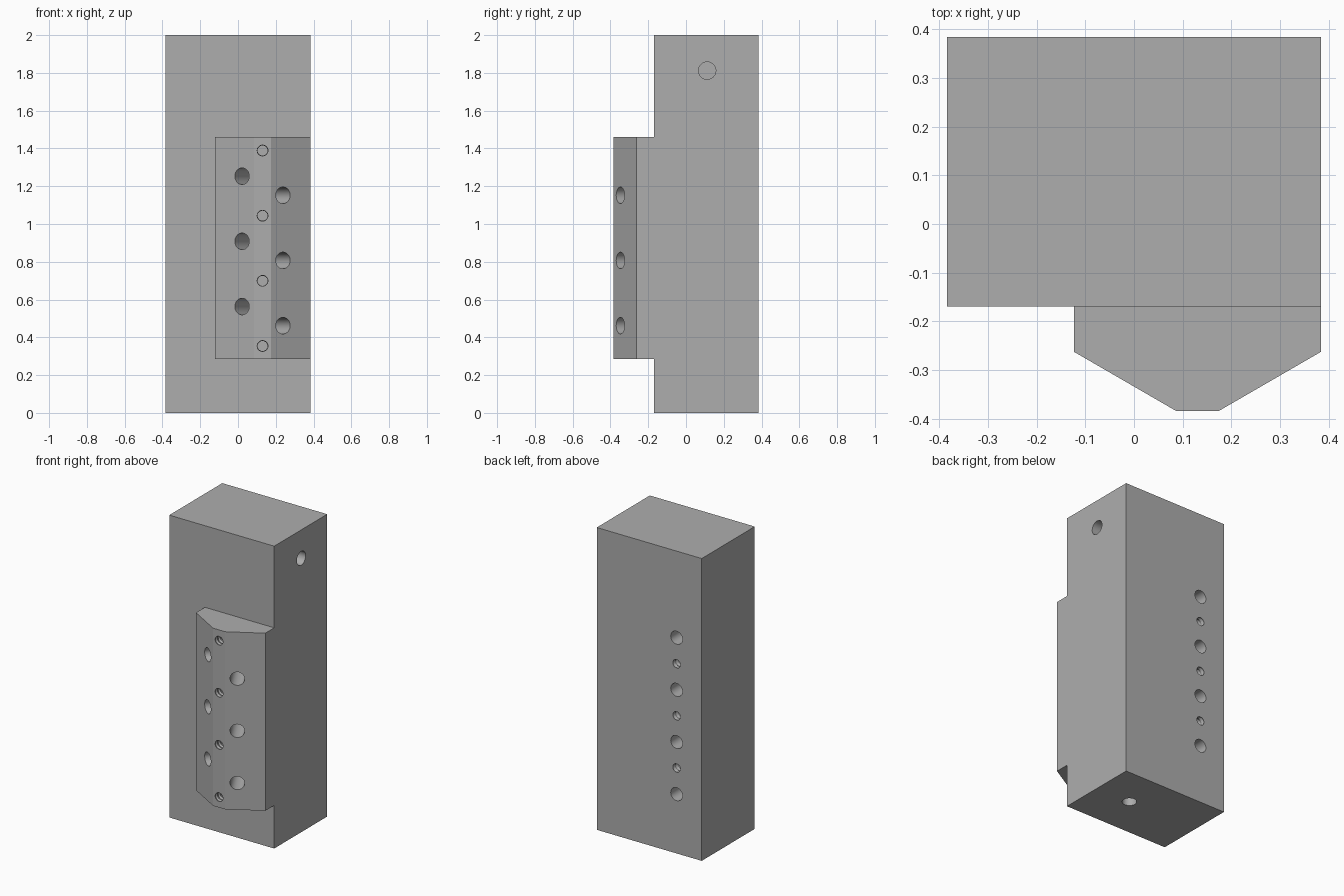
import bpy, bmesh, math
from mathutils import Vector

if "Cube" in bpy.data.objects:
    bpy.data.objects.remove(bpy.data.objects["Cube"])

HALF = 0.384
BODY_FRONT = -0.17

grey = bpy.data.materials.new("machined_grey")
grey.use_nodes = True
GREY = (0.42, 0.42, 0.42, 1)
grey.diffuse_color = GREY
grey.node_tree.nodes["Principled BSDF"].inputs["Base Color"].default_value = GREY


def add_object(name, bm):
    bmesh.ops.recalc_face_normals(bm, faces=bm.faces)
    mesh = bpy.data.meshes.new(name)
    bm.to_mesh(mesh)
    bm.free()
    mesh.materials.append(grey)
    obj = bpy.data.objects.new(name, mesh)
    bpy.context.collection.objects.link(obj)
    return obj


def prism(name, outline, bottom, top):
    """Extrude a plan outline upward."""
    bm = bmesh.new()
    face = bm.faces.new([bm.verts.new((x, y, bottom)) for x, y in outline])
    result = bmesh.ops.extrude_face_region(bm, geom=[face])
    verts = [v for v in result["geom"] if isinstance(v, bmesh.types.BMVert)]
    bmesh.ops.translate(bm, verts=verts, vec=(0, 0, top - bottom))
    return add_object(name, bm)


def drill(name, mouth, direction, radius, depth, threaded=False):
    """Round cutter starting just outside the mouth; threaded ones are ridged."""
    direction = Vector(direction).normalized()
    steps = 16 if threaded else 1
    sides = 20 if threaded else 32
    bm = bmesh.new()
    rings = []
    for i in range(steps + 1):
        r = radius * (0.86 if i % 2 and threaded else 1)
        along = -0.02 + (depth + 0.02) * i / steps
        rings.append([bm.verts.new((r * math.cos(a), r * math.sin(a), along))
                      for a in (math.tau * k / sides for k in range(sides))])
    for low, high in zip(rings, rings[1:]):
        for k in range(sides):
            n = (k + 1) % sides
            bm.faces.new((low[k], low[n], high[n], high[k]))
    bm.faces.new(rings[0])
    bm.faces.new(rings[-1])
    obj = add_object(name, bm)
    obj.rotation_mode = "QUATERNION"
    obj.rotation_quaternion = direction.to_track_quat("Z", "Y")
    obj.location = mouth
    obj.hide_render = True
    return obj


# Main block and the bevelled port pad on its front
block = prism("manifold_block", [(-HALF, BODY_FRONT), (HALF, BODY_FRONT),
                                 (HALF, HALF), (-HALF, HALF)], 0, 2)
pad = prism("port_pad", [(-0.123, BODY_FRONT + 0.05), (-0.123, -0.263), (0.086, -HALF),
                         (0.175, -HALF), (HALF, -0.263), (HALF, BODY_FRONT + 0.05)],
            0.285, 1.46)

cutters = []
PITCH = 0.345
slant = math.radians(30)

# Threaded holes along the flat strip of the pad
for i in range(4):
    cutters.append(drill("pad_screw_hole", (0.13, -HALF, 0.354 + i * PITCH),
                         (0, 1, 0), 0.031, 0.2, True))

# Ports square to the two sloping faces, and threaded holes in the back
for i in range(3):
    rise = i * PITCH
    cutters.append(drill("right_slope_port", (0.238, -0.347, 0.462 + rise),
                         (-math.sin(slant), math.cos(slant), 0), 0.044, 0.35))
    cutters.append(drill("left_slope_port", (0.021, -0.347, 0.563 + rise),
                         (math.sin(slant), math.cos(slant), 0), 0.044, 0.35))
    cutters.append(drill("back_screw_hole", (-0.2, HALF, 0.565 + rise),
                         (0, -1, 0), 0.03, 0.2, True))

# Larger ports in the back
for i in range(4):
    cutters.append(drill("back_port", (-0.2, HALF, 0.392 + i * PITCH),
                         (0, -1, 0), 0.043, 0.3))

# Vertical bore from below, meeting the side bore near the top
cutters.append(drill("vertical_bore", (0.13, 0.112, 0), (0, 0, 1), 0.044, 1.81))
cutters.append(drill("side_bore", (HALF, 0.112, 1.812), (-1, 0, 0), 0.046, 0.3))

# Join the pad, then cut every hole
bpy.context.view_layer.objects.active = block
for tool in [pad] + cutters:
    mod = block.modifiers.new(tool.name, "BOOLEAN")
    mod.operation = "UNION" if tool is pad else "DIFFERENCE"
    mod.solver = "EXACT"
    mod.object = tool
    bpy.ops.object.modifier_apply(modifier=mod.name)
for tool in [pad] + cutters:
    bpy.data.objects.remove(tool)

bpy.ops.object.select_all(action="DESELECT")
block.select_set(True)
bpy.ops.object.shade_smooth_by_angle(angle=math.radians(25))
